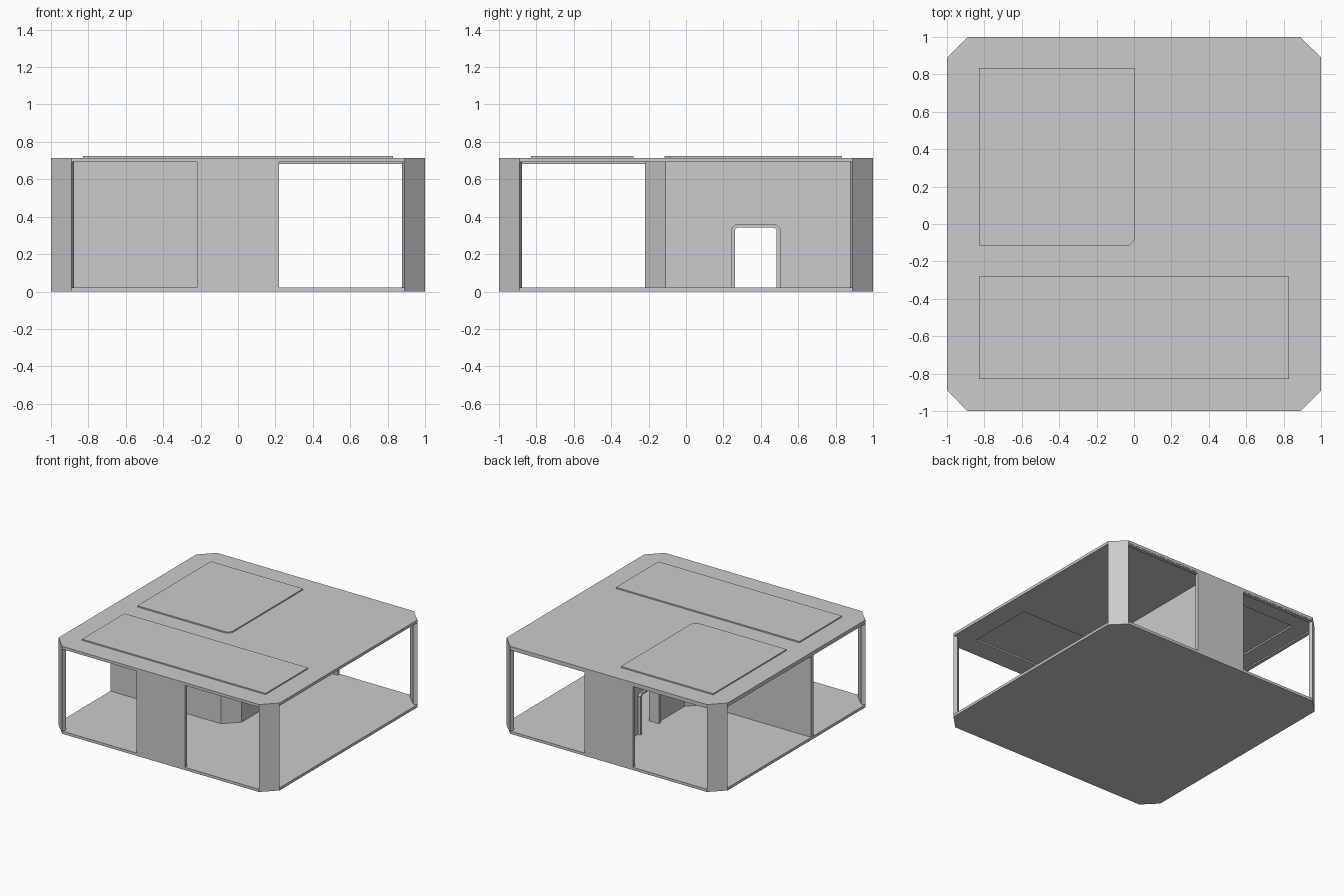
import bpy, bmesh

if "Cube" in bpy.data.objects:
    bpy.data.objects.remove(bpy.data.objects["Cube"])

T = 0.03            # wall thickness
FLOOR, CEIL, ROOF = 0.022, 0.692, 0.715


def prism(name, pts, z0, z1):
    """Extrude a plan outline between two heights."""
    bm = bmesh.new()
    face = bm.faces.new([bm.verts.new((x, y, z0)) for x, y in pts])
    ext = bmesh.ops.extrude_face_region(bm, geom=[face])
    for v in ext["geom"]:
        if isinstance(v, bmesh.types.BMVert):
            v.co.z = z1
    bmesh.ops.recalc_face_normals(bm, faces=bm.faces)
    me = bpy.data.meshes.new(name)
    bm.to_mesh(me)
    bm.free()
    ob = bpy.data.objects.new(name, me)
    bpy.context.collection.objects.link(ob)
    return ob


def box(name, x0, x1, y0, y1, z0, z1):
    return prism(name, [(x0, y0), (x1, y0), (x1, y1), (x0, y1)], z0, z1)


def cut(ob, cutter):
    cutter.hide_render = True
    cutter.display_type = 'WIRE'
    mod = ob.modifiers.new("cut", 'BOOLEAN')
    mod.operation = 'DIFFERENCE'
    mod.solver = 'EXACT'
    mod.object = cutter


# floor and roof slabs with clipped corners
c = 0.89
octagon = [(c, -1), (1, -c), (1, c), (c, 1), (-c, 1), (-1, c), (-1, -c), (-c, -1)]
prism("floor_slab", octagon, 0, FLOOR)
roof = prism("roof_slab", octagon, CEIL, ROOF)

# raised roof panels, each with a matching ceiling recess
panels = {
    "front": [(-.83, -.83), (.83, -.83), (.83, -.28), (-.83, -.28)],
    "room": [(-.83, -.115), (-.025, -.115), (.005, -.085), (.005, .835), (-.83, .835)],
}
for label, pts in panels.items():
    prism(label + "_roof_panel", pts, ROOF - 0.001, 0.725)
    cut(roof, prism(label + "_recess_cutter", pts, CEIL - 0.02, 0.704))

# diagonal corner posts
for sx in (-1, 1):
    for sy in (-1, 1):
        a, i = 0.877, 0.97
        pts = [(c, 1), (1, c), (i, a), (a, i)]
        prism("corner_post", [(sx * x, sy * y) for x, y in pts], FLOOR, CEIL)

# solid centre panels at front and back
box("front_panel", -.22, .22, -1, -1 + T, FLOOR, CEIL)
box("back_panel", -.22, .22, 1 - T, 1, FLOOR, CEIL)

# shallow lintels over the rear and left openings
box("back_lintel", -c, c, 1 - T, 1 - 0.002, 0.682, CEIL)
box("left_lintel", -1 + 0.002, -1 + T, -c, c, 0.682, CEIL)

# inner room wall with one clipped corner
k = T * 0.414
wall = prism("room_wall", [
    (-1, -.22), (0, -.22), (.11, -.11), (.11, 1 - T),
    (.11 - T, 1 - T), (.11 - T, -.11 + k), (-k, -.22 + T), (-1, -.22 + T)], FLOOR, CEIL)

# doorway with clipped top corners
def arch(y0, y1, top, r):
    return [(y0, FLOOR), (y0, top - r), (y0 + r, top), (y1 - r, top), (y1, top - r), (y1, FLOOR)]


def door_prism(name, profile, x0, x1):
    ob = prism(name, profile, x0, x1)
    for v in ob.data.vertices:
        y, z, x = v.co
        v.co = (x, y, z)
    return ob


outer = arch(.24, .505, .357, .022)
inner = arch(.262, .485, .342, .012)
cut(wall, door_prism("doorway_cutter", [(y, z - (0.001 if z == FLOOR else 0)) for y, z in inner], 0, .2))
door_prism("door_frame", outer + inner[::-1], .06, .15)
